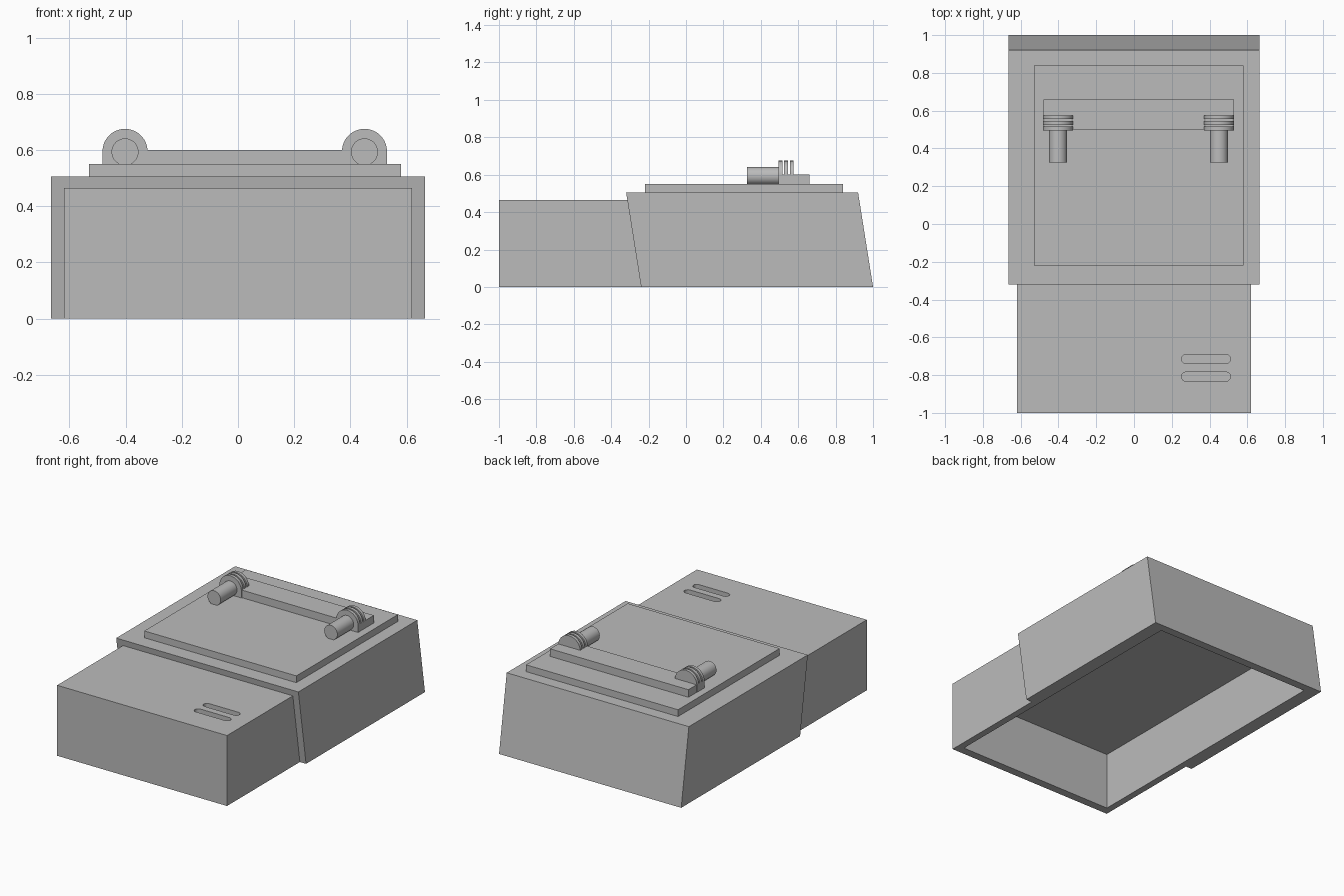
import bpy
import bmesh
from math import pi, sin, cos, radians
from mathutils import Vector

cube = bpy.data.objects.get("Cube")
if cube:
    bpy.data.objects.remove(cube, do_unlink=True)

grey = bpy.data.materials.new("plain grey")
grey.use_nodes = True
grey.diffuse_color = (0.5, 0.5, 0.5, 1)
grey.node_tree.nodes["Principled BSDF"].inputs["Base Color"].default_value = (0.5, 0.5, 0.5, 1)


def prism(name, outline, axis, start, end):
    """Extrude a 2D outline along an axis; the outline uses the other two axes in order."""
    bm = bmesh.new()
    verts = []
    for point in outline:
        co = list(point)
        co.insert("xyz".index(axis), start)
        verts.append(bm.verts.new(co))
    face = bm.faces.new(verts)
    moved = bmesh.ops.extrude_face_region(bm, geom=[face])["geom"]
    shift = Vector([end - start if a == axis else 0 for a in "xyz"])
    bmesh.ops.translate(bm, vec=shift, verts=[g for g in moved if isinstance(g, bmesh.types.BMVert)])
    bmesh.ops.recalc_face_normals(bm, faces=bm.faces)
    mesh = bpy.data.meshes.new(name)
    bm.to_mesh(mesh)
    bm.free()
    mesh.materials.append(grey)
    obj = bpy.data.objects.new(name, mesh)
    bpy.context.collection.objects.link(obj)
    return obj


def box(name, x0, x1, y0, y1, z0, z1):
    return prism(name, [(x0, y0), (x1, y0), (x1, y1), (x0, y1)], "z", z0, z1)


def arc(cx, cy, r, a0, a1, steps):
    return [(cx + r * cos(a0 + (a1 - a0) * i / steps), cy + r * sin(a0 + (a1 - a0) * i / steps))
            for i in range(steps + 1)]


def combine(target, tool, operation):
    """Bake a boolean into the target and drop the tool."""
    tool.hide_render = True
    mod = target.modifiers.new(operation.lower(), "BOOLEAN")
    mod.operation, mod.object, mod.solver = operation, tool, "EXACT"
    graph = bpy.context.evaluated_depsgraph_get()
    mesh = bpy.data.meshes.new_from_object(target.evaluated_get(graph))
    target.modifiers.clear()
    target.data = mesh
    bpy.data.objects.remove(tool, do_unlink=True)


def smooth(obj):
    bpy.ops.object.select_all(action="DESELECT")
    obj.select_set(True)
    bpy.context.view_layer.objects.active = obj
    bpy.ops.object.shade_smooth_by_angle(angle=radians(30))


# Hollow body: leaning rear block joined to the narrower front block
body = prism("body", [(-0.24, 0), (1, 0), (0.92, 0.505), (-0.32, 0.505)], "x", -0.665, 0.665)
combine(body, box("front_block", -0.62, 0.62, -1, 0.2, 0, 0.465), "UNION")
cavity = prism("cavity", [(-0.945, -0.1), (0.961, -0.1), (0.885, 0.38), (-0.945, 0.38)],
               "x", -0.575, 0.575)
combine(body, cavity, "DIFFERENCE")

# Two rounded slots sunk into the front block
for y in (-0.715, -0.808):
    outline = arc(0.487, y, 0.024, -pi / 2, pi / 2, 10) + arc(0.275, y, 0.024, pi / 2, 3 * pi / 2, 10)
    combine(body, prism("slot", outline, "z", 0.435, 0.6), "DIFFERENCE")

# Raised plate and crossbar
box("top_plate", -0.53, 0.58, -0.22, 0.84, 0.505, 0.55)
box("crossbar", -0.48, 0.53, 0.5, 0.66, 0.55, 0.6)

# Ribbed hubs and pins at both ends of the crossbar
for side, x in (("right", -0.402), ("left", 0.45)):
    arch = arc(x, 0.595, 0.08, 0, pi, 24) + [(x - 0.08, 0.55), (x + 0.08, 0.55)]
    for i in range(3):
        y = 0.495 + i * 0.03
        smooth(prism(f"{side}_hub_rib_{i + 1}", arch, "y", y, y + 0.02))
    circle = arc(x, 0.593, 0.048, 0, 2 * pi, 32)[:-1]
    smooth(prism(f"{side}_pin", circle, "y", 0.325, 0.5))
